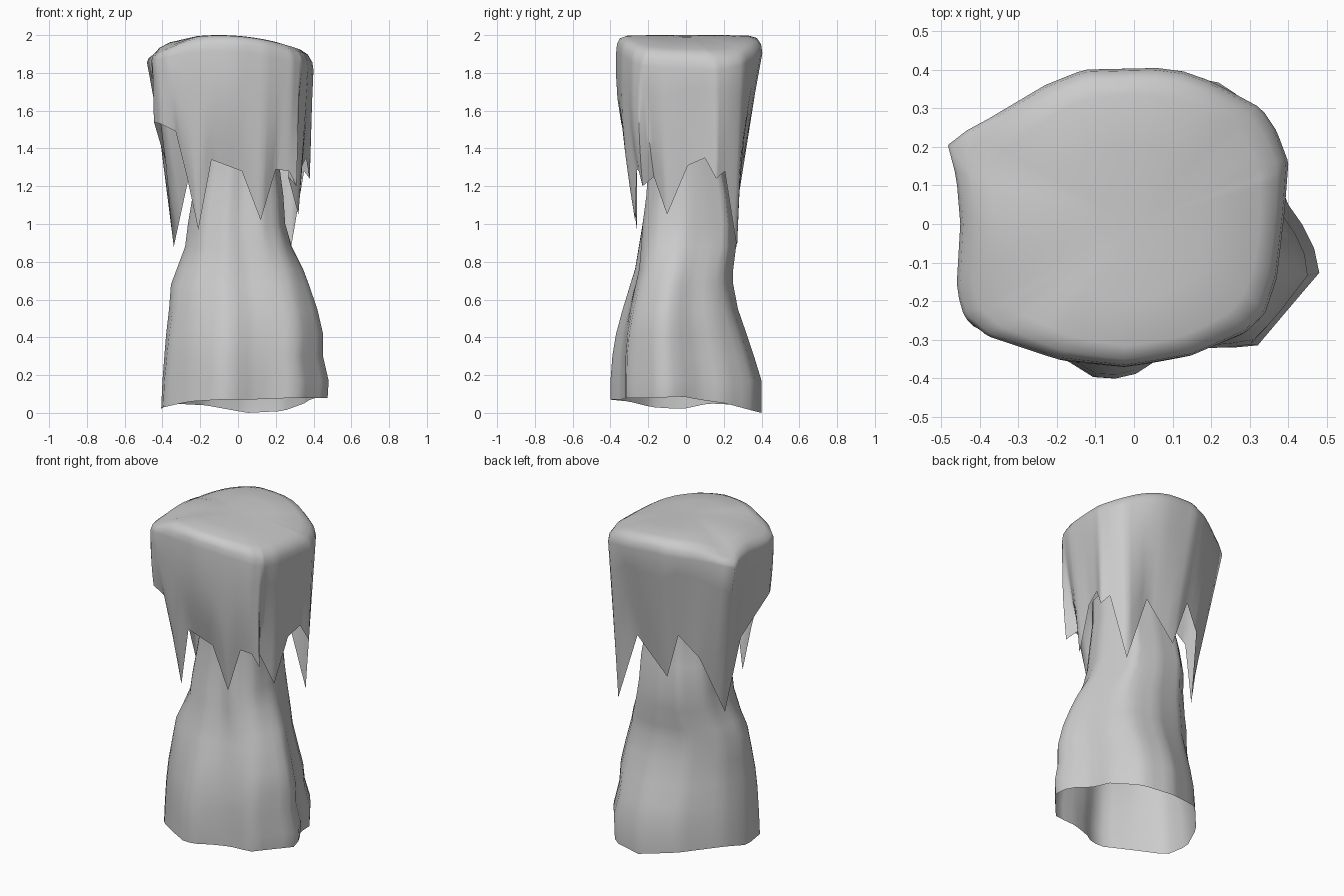
import bpy, bmesh, math
from mathutils import Vector

if "Cube" in bpy.data.objects:
    bpy.data.objects.remove(bpy.data.objects["Cube"])


def sample(points, angle):
    """Point on a closed outline at a polar angle about the z axis."""
    pts = sorted((math.atan2(p[1], p[0]) % math.tau, p) for p in points)
    pts = [(pts[-1][0] - math.tau, pts[-1][1])] + pts + [(pts[0][0] + math.tau, pts[0][1])]
    a = angle % math.tau
    for (a0, p0), (a1, p1) in zip(pts, pts[1:]):
        if a0 <= a <= a1:
            return Vector(p0).lerp(Vector(p1), (a - a0) / max(a1 - a0, 1e-6))


def loft(name, rings, cap_top=False):
    """Skin closed rings of equal length."""
    bm = bmesh.new()
    vs = [[bm.verts.new(p) for p in r] for r in rings]
    n = len(vs[0])
    for lo, hi in zip(vs, vs[1:]):
        for i in range(n):
            j = (i + 1) % n
            bm.faces.new((lo[i], lo[j], hi[j], hi[i]))
    if cap_top:
        c = bm.verts.new(sum((v.co for v in vs[-1]), Vector()) / n)
        for i in range(n):
            bm.faces.new((vs[-1][i], vs[-1][(i + 1) % n], c))
    me = bpy.data.meshes.new(name)
    bm.to_mesh(me)
    bm.free()
    ob = bpy.data.objects.new(name, me)
    bpy.context.collection.objects.link(ob)
    bpy.ops.object.select_all(action='DESELECT')
    ob.select_set(True)
    bpy.context.view_layer.objects.active = ob
    bpy.ops.object.shade_smooth_by_angle(angle=math.radians(60))


# lower skirt: flared folded hem blending up to a rounded waist
hem = [(.48, -.12, .08), (.42, -.19, .08), (.31, -.32, .08), (.17, -.32, .075),
       (.05, -.355, .07), (-.02, -.40, .07), (-.10, -.40, .07), (-.26, -.30, .06),
       (-.395, -.18, .03), (-.41, -.02, .02), (-.36, .12, .05), (-.17, .33, .04),
       (.05, .40, .0), (.24, .36, .01), (.35, .21, .05), (.38, .07, .07), (.45, -.03, .09)]
waist = [(.25, -.02, 0), (.22, -.15, 0), (.12, -.21, 0), (.03, -.19, 0), (-.05, -.21, 0),
         (-.18, -.17, 0), (-.25, -.04, 0), (-.23, .11, 0), (-.12, .20, 0), (.03, .20, 0),
         (.17, .17, 0), (.22, .07, 0)]
# height, x min, x max, y min, y max
levels = [(.17, -.40, .48, -.40, .40), (.30, -.39, .45, -.39, .36), (.42, -.38, .45, -.37, .32),
          (.55, -.365, .42, -.335, .275), (.68, -.355, .375, -.295, .25),
          (.76, -.325, .345, -.27, .25), (.88, -.28, .285, -.25, .265),
          (1.0, -.265, .25, -.23, .26), (1.15, -.24, .24, -.21, .24),
          (1.3, -.21, .22, -.20, .21), (1.45, -.21, .22, -.20, .21)]
angles = [math.tau * i / 48 for i in range(48)]
rings = [[sample(hem, a) for a in angles]]
for z, x0, x1, y0, y1 in levels:
    k = min(1, max(0, (z - .17) / .85))
    pts = [sample(hem, a).lerp(sample(waist, a), k) for a in angles]
    ax, bx = min(p.x for p in pts), max(p.x for p in pts)
    ay, by = min(p.y for p in pts), max(p.y for p in pts)
    rings.append([Vector((x0 + (p.x - ax) / (bx - ax) * (x1 - x0),
                          y0 + (p.y - ay) / (by - ay) * (y1 - y0), z)) for p in pts])
loft("lower_skirt", rings)

# upper cloth: flat draped top with a torn, spiked hem
rim = [(-.485, .215), (-.46, .12), (-.45, 0), (-.46, -.17), (-.44, -.24), (-.38, -.29),
       (-.20, -.35), (-.02, -.37), (.15, -.34), (.29, -.28), (.34, -.23), (.37, -.14),
       (.39, .03), (.40, .16), (.37, .24), (.33, .30), (.20, .37), (.10, .405),
       (-.13, .40), (-.23, .36), (-.39, .265)]
torn = [(-.21, -.26, .97), (-.14, -.29, 1.34), (.02, -.28, 1.28), (.12, -.27, 1.02),
        (.20, -.26, 1.29), (.27, -.25, 1.28), (.31, -.23, 1.20), (.265, -.17, 1.25),
        (.32, -.10, 1.05), (.34, .01, 1.31), (.36, .10, 1.35), (.38, .16, 1.24),
        (.35, .205, 1.28), (.28, .27, .87), (.14, .28, 1.30), (-.06, .27, 1.09),
        (-.15, .29, 1.38), (-.26, .24, 1.25), (-.34, .10, .88), (-.38, .0, 1.32),
        (-.445, -.19, 1.54), (-.41, -.25, 1.53), (-.33, -.26, 1.49), (-.27, -.26, 1.25)]
edge = []
for p, q in zip(torn, torn[1:] + torn[:1]):
    edge += [Vector(p).lerp(Vector(q), i / 4) for i in range(4)]
outline = [sample(rim, math.atan2(p.y, p.x)) for p in edge]


def top_ring(scale, drop, sag=0, rounding=0):
    """Shrinking ring that rounds off and sags toward the far corners."""
    out = []
    for p in outline:
        r = p.length
        x, y = p * scale * (1 + (.42 / r - 1) * rounding)
        z = 2 - .4 * (x + .1) ** 2 - drop - sag * max(0, r - .42)
        out.append(Vector((x, y, z)))
    return out


upper = top_ring(1, .085)
cloth = []
for t in (0, .2, .4, .6, .8):
    ring = []
    for e, u in zip(edge, upper):
        p = e.lerp(u, t)
        # front falls straighter than the back
        front = max(0, -p.y / Vector((p.x, p.y)).length)
        bulge = 1 + .09 * front * math.sin(math.pi * t)
        ring.append(Vector((p.x, p.y * bulge, p.z)))
    cloth.append(ring)
cloth += [upper, top_ring(.985, .045, .2, .03), top_ring(.93, .015, .4, .15),
          top_ring(.82, .002, .3, .3), top_ring(.5, 0, 0, .5), top_ring(.2, 0, 0, .5)]
loft("torn_upper_cloth", cloth, cap_top=True)
